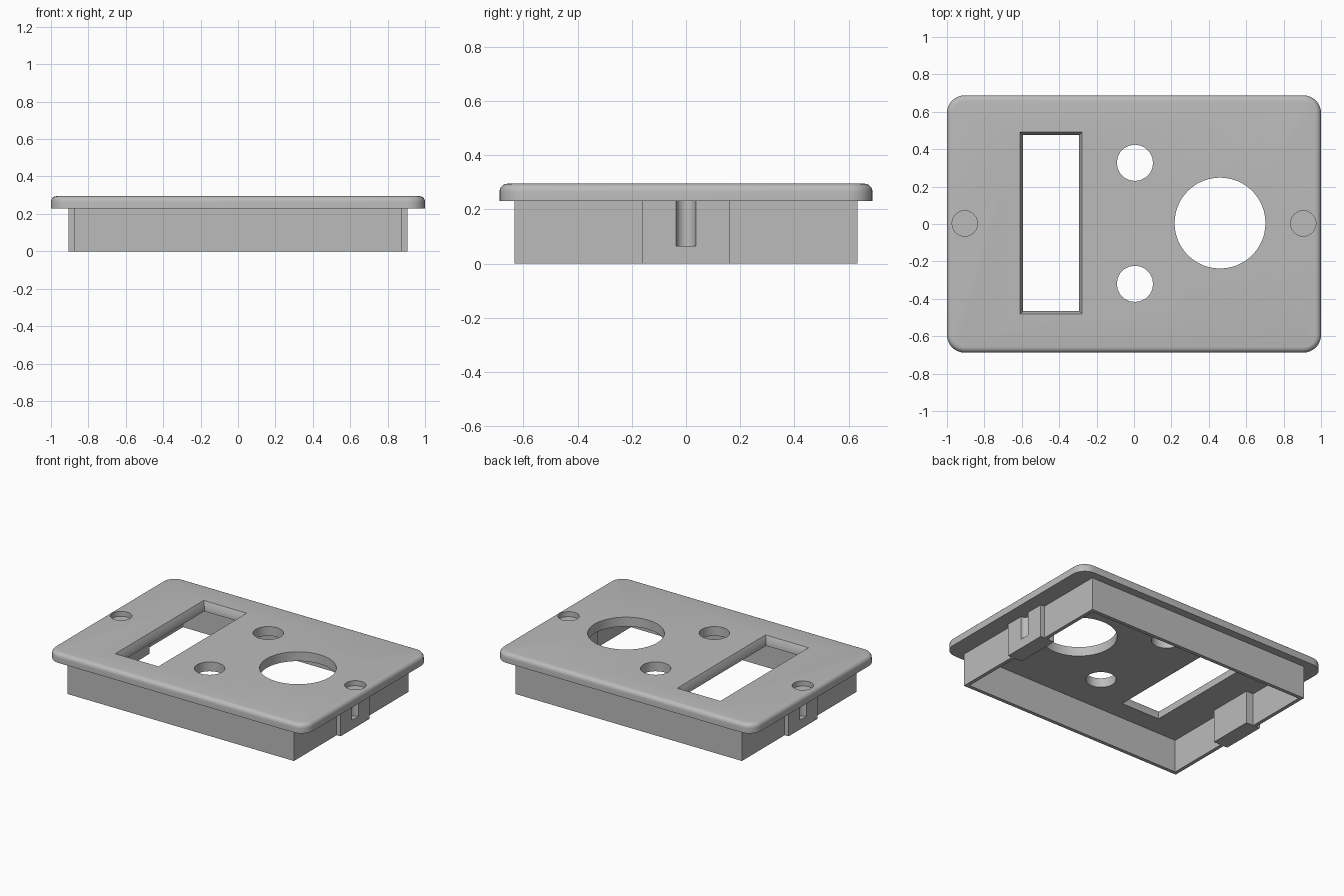
import bpy, bmesh, math
from mathutils import Vector

if "Cube" in bpy.data.objects:
    bpy.data.objects.remove(bpy.data.objects["Cube"], do_unlink=True)

grey = bpy.data.materials.new("plain_grey")
grey.use_nodes = True
colour = (0.5, 0.5, 0.5, 1)
grey.diffuse_color = colour
grey.node_tree.nodes["Principled BSDF"].inputs["Base Color"].default_value = colour


def loft(name, loops):
    """Closed solid through a stack of equal-length point loops."""
    bm = bmesh.new()
    rings = [[bm.verts.new(p) for p in loop] for loop in loops]
    n = len(rings[0])
    for a, b in zip(rings, rings[1:]):
        for i in range(n):
            j = (i + 1) % n
            bm.faces.new((a[i], a[j], b[j], b[i]))
    bm.faces.new(rings[0][::-1])
    bm.faces.new(rings[-1])
    bmesh.ops.recalc_face_normals(bm, faces=bm.faces)
    mesh = bpy.data.meshes.new(name)
    bm.to_mesh(mesh)
    bm.free()
    mesh.materials.append(grey)
    ob = bpy.data.objects.new(name, mesh)
    bpy.context.collection.objects.link(ob)
    return ob


def rect(x0, x1, y0, y1, z):
    return [(x0, y0, z), (x1, y0, z), (x1, y1, z), (x0, y1, z)]


def box(name, x0, x1, y0, y1, z0, z1):
    return loft(name, [rect(x0, x1, y0, y1, z) for z in (z0, z1)])


def circle(x, y, r, z, n):
    return [(x + r * math.cos(math.tau * i / n), y + r * math.sin(math.tau * i / n), z)
            for i in range(n)]


def cylinder(name, x, y, r, z0, z1, n):
    return loft(name, [circle(x, y, r, z, n) for z in (z0, z1)])


def rounded_rect(hx, hy, r, z, steps=8):
    pts = []
    for q, (sx, sy) in enumerate([(1, 1), (-1, 1), (-1, -1), (1, -1)]):
        for i in range(steps + 1):
            a = math.pi / 2 * (q + i / steps)
            pts.append((sx * (hx - r) + r * math.cos(a), sy * (hy - r) + r * math.sin(a), z))
    return pts


def cut(ob, cutters):
    """Subtract the cutters, bake the result and discard them."""
    for c in cutters:
        c.hide_render = True
        mod = ob.modifiers.new("cut", 'BOOLEAN')
        mod.operation = 'DIFFERENCE'
        mod.solver = 'EXACT'
        mod.object = c
    bpy.context.view_layer.update()
    deps = bpy.context.evaluated_depsgraph_get()
    mesh = bpy.data.meshes.new_from_object(ob.evaluated_get(deps))
    ob.modifiers.clear()
    ob.data = mesh
    for c in cutters:
        bpy.data.objects.remove(c, do_unlink=True)


RIM, TOP = 0.23, 0.295

# Cover plate with a rounded top edge
fillet = 0.03
loops = [rounded_rect(1, 0.688, 0.095, RIM)]
for i in range(6):
    a = math.pi / 2 * i / 5
    inset = fillet * (1 - math.cos(a))
    loops.append(rounded_rect(1 - inset, 0.688 - inset, 0.095 - inset,
                              TOP - fillet + fillet * math.sin(a)))
cover_plate = loft("cover_plate", loops)

# Openings: large round hole, two small holes, chamfered slot, screw recesses
slot = [(0.017, 0.1), (0.017, 0.262), (0, TOP), (0, 0.4)]
cutters = [cylinder("large_hole", 0.46, 0.005, 0.243, 0.1, 0.4, 48)]
cutters += [cylinder("small_hole", 0.005, y, 0.097, 0.1, 0.4, 20) for y in (0.327, -0.32)]
cutters.append(loft("slot_hole", [rect(-0.61 + d, -0.277 - d, -0.482 + d, 0.492 - d, z)
                                  for d, z in slot]))
cutters += [cylinder("screw_recess", s * 0.905, 0.003, 0.068, 0.26, 0.4, 24) for s in (-1, 1)]
cut(cover_plate, cutters)

# Open skirt wall below the plate
skirt = box("skirt_wall", -0.875, 0.875, -0.632, 0.632, 0, RIM)
cut(skirt, [box("skirt_hollow", -0.85, 0.85, -0.607, 0.607, -0.1, 0.4)])

# End blocks with an upright half-round groove, on both short sides
parts = [cover_plate, skirt]
for side, s in (("left", 1), ("right", -1)):
    x0, x1 = sorted((s * 0.795, s * 0.905))
    block = box(side + "_end_block", x0, x1, -0.16, 0.16, 0, RIM)
    cut(block, [cylinder("groove", s * 0.905, 0, 0.036, 0.065, 0.4, 24)])
    parts.append(block)
# Clear the skirt wall where the grooves pass through it
cut(skirt, [box("groove_gap", *sorted((s * 0.8, s * 1.0)), -0.15, 0.15, -0.1, 0.4)
            for s in (1, -1)])

for ob in bpy.context.selected_objects:
    ob.select_set(False)
for ob in parts:
    ob.select_set(True)
bpy.context.view_layer.objects.active = cover_plate
bpy.ops.object.shade_smooth_by_angle(angle=math.radians(30))
